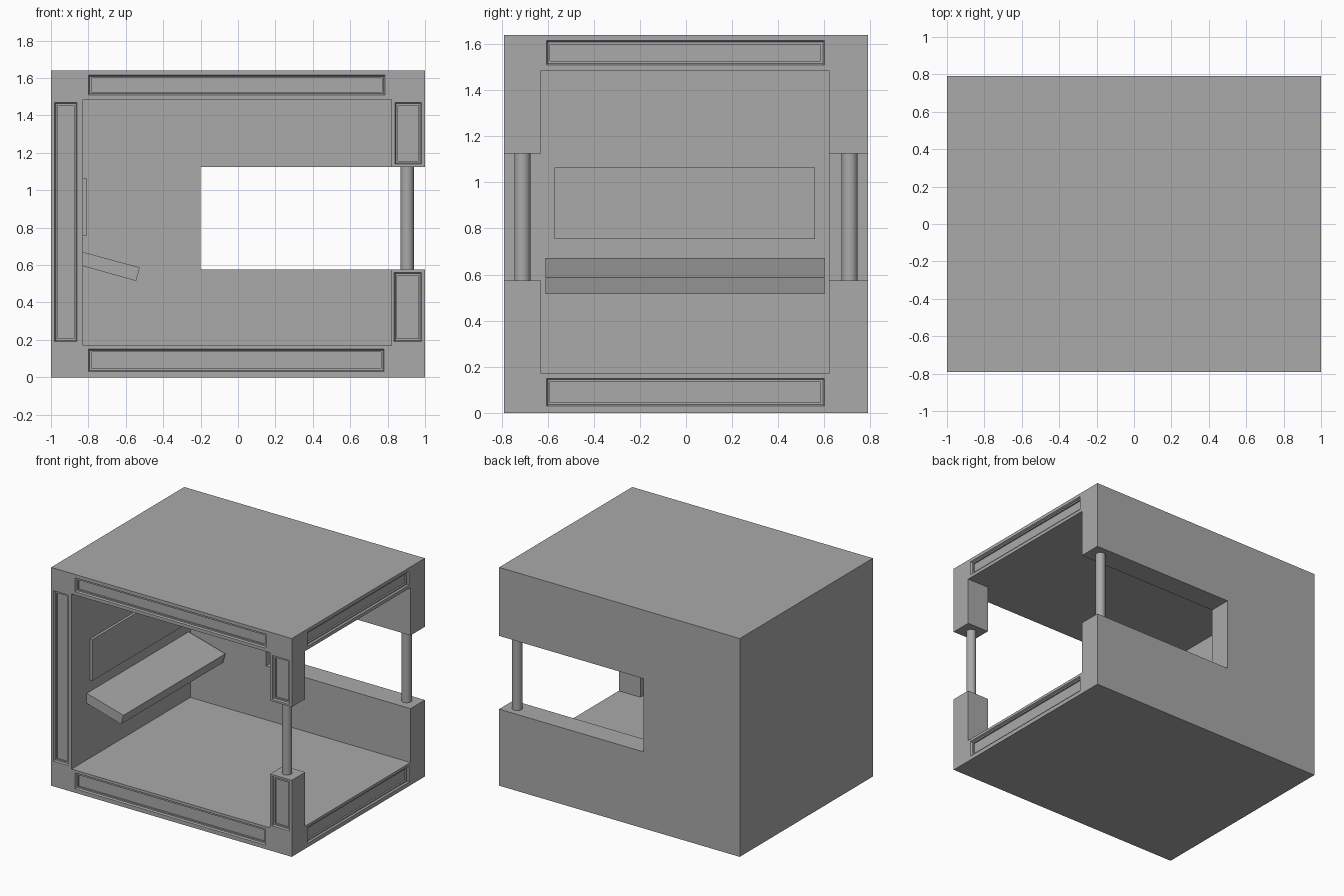
import bpy
import bmesh
from mathutils import Vector

if "Cube" in bpy.data.objects:
    bpy.data.objects.remove(bpy.data.objects["Cube"], do_unlink=True)

grey = bpy.data.materials.new("plain grey")
grey.use_nodes = True
colour = (0.4, 0.4, 0.4, 1)
grey.diffuse_color = colour
grey.node_tree.nodes["Principled BSDF"].inputs["Base Color"].default_value = colour


def finish(name, bm):
    bmesh.ops.recalc_face_normals(bm, faces=bm.faces)
    mesh = bpy.data.meshes.new(name)
    bm.to_mesh(mesh)
    bm.free()
    mesh.materials.append(grey)
    obj = bpy.data.objects.new(name, mesh)
    bpy.context.collection.objects.link(obj)
    return obj


def box(name, x, y, z):
    bm = bmesh.new()
    bmesh.ops.create_cube(bm, size=1)
    for v in bm.verts:
        v.co = [(r[0] + r[1]) / 2 + c * (r[1] - r[0]) for r, c in zip((x, y, z), v.co)]
    return finish(name, bm)


def prism(name, profile, y0, y1):
    bm = bmesh.new()
    face = bm.faces.new([bm.verts.new((x, y0, z)) for x, z in profile])
    moved = bmesh.ops.extrude_face_region(bm, geom=[face])["geom"]
    bmesh.ops.translate(bm, vec=(0, y1 - y0, 0),
                        verts=[g for g in moved if isinstance(g, bmesh.types.BMVert)])
    return finish(name, bm)


def column(name, x, y, z0, z1, radius):
    bm = bmesh.new()
    bmesh.ops.create_cone(bm, cap_ends=True, segments=32, radius1=radius, radius2=radius, depth=z1 - z0)
    bmesh.ops.translate(bm, verts=bm.verts, vec=(x, y, (z0 + z1) / 2))
    obj = finish(name, bm)
    for p in obj.data.polygons:
        p.use_smooth = abs(p.normal.z) < 0.5
    return obj


def cut(body, cutter):
    mod = body.modifiers.new("cut", "BOOLEAN")
    mod.operation = "DIFFERENCE"
    mod.solver = "EXACT"
    mod.object = cutter
    bpy.context.view_layer.objects.active = body
    bpy.ops.object.modifier_apply(modifier=mod.name)
    bpy.data.objects.remove(cutter, do_unlink=True)


def recess(body, place, u, v):
    """Stepped sunken panel; place(a, b, d) maps face position and depth to space."""
    for inset, d0, d1, taper in ((0, -0.02, 0.012, 0.006), (0.016, -0.01, 0.024, 0)):
        bm = bmesh.new()
        rings = []
        for d, t in ((d0, 0), (0, 0), (d1, taper)):
            i = inset + t
            corners = ((u[0] + i, v[0] + i), (u[1] - i, v[0] + i), (u[1] - i, v[1] - i), (u[0] + i, v[1] - i))
            rings.append([bm.verts.new(place(a, b, d)) for a, b in corners])
        for lo, hi in zip(rings, rings[1:]):
            for k in range(4):
                n = (k + 1) % 4
                bm.faces.new((lo[k], lo[n], hi[n], hi[k]))
        bm.faces.new(rings[0])
        bm.faces.new(rings[-1])
        cut(body, finish("panel_cutter", bm))


# Hollow shell, open at the front and one side, with a wide band window
W, D, H = 1.0, 0.79, 1.64
shell = box("cabin_shell", (-W, W), (-D, D), (0, H))
cut(shell, box("front_cutter", (-0.83, 0.82), (-1.2, 0.62), (0.17, 1.485)))
cut(shell, box("side_cutter", (-0.7, 1.3), (-0.63, 0.62), (0.17, 1.485)))
cut(shell, box("window_cutter", (-0.2, 1.3), (-1.3, 1.3), (0.575, 1.125)))

# Sunken trim panels
front = lambda a, b, d: Vector((a, -D + d, b))
side = lambda a, b, d: Vector((W - d, a, b))
for u, v in (((-0.98, -0.86), (0.19, 1.47)),
             ((-0.8, 0.785), (1.51, 1.615)),
             ((-0.8, 0.78), (0.03, 0.15)),
             ((0.84, 0.98), (1.14, 1.47)),
             ((0.835, 0.98), (0.19, 0.56))):
    recess(shell, front, u, v)
for v in ((0.03, 0.15), (1.51, 1.615)):
    recess(shell, side, (-0.605, 0.6), v)

# Corner columns
for name, y in (("front_column", -0.71), ("back_column", 0.71)):
    column(name, 0.905, y, 0.57, 1.13, 0.035)

# Sloping bench and back panel on the closed side wall
prism("bench_seat", ((-0.83, 0.67), (-0.525, 0.587), (-0.545, 0.515), (-0.83, 0.595)), -0.61, 0.6)
box("bench_back", (-0.835, -0.81), (-0.57, 0.56), (0.755, 1.065))
